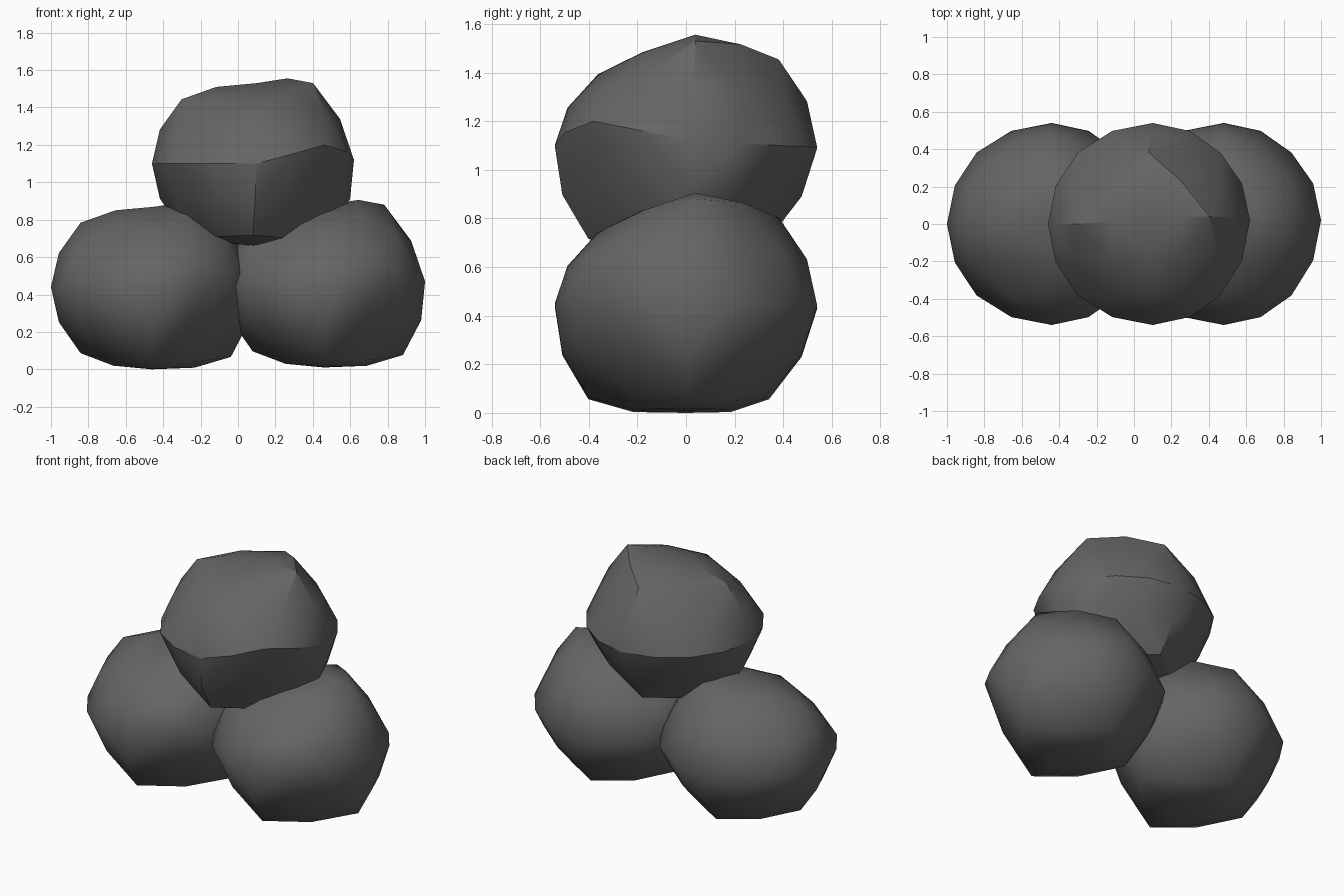
import bpy, bmesh, math
from mathutils import Vector

cube = bpy.data.objects.get("Cube")
if cube:
    bpy.data.objects.remove(cube, do_unlink=True)

stone = bpy.data.materials.new("dark_grey_stone")
stone.use_nodes = True
grey = (0.13, 0.13, 0.13, 1)
stone.diffuse_color = grey
shader = stone.node_tree.nodes["Principled BSDF"]
shader.inputs["Base Color"].default_value = grey
shader.inputs["Roughness"].default_value = 0.9

RADIUS = Vector((0.54, 0.54, 0.5))
# uneven spots on the boulder: direction -> shift
BUMPS = {
    (1, 0, 0): (0, 0.02, 0.02),
    (0, 1, 0): (0.02, 0, -0.01),
    (0, -1, 0): (0.02, 0, 0),
    (0, 0, 1): (0.02, 0.03, 0),
    (1, 0, 1): (-0.06, 0.04, 0.08),
    (-1, 0, 1): (0, 0, -0.01),
    (1, 0, -1): (0.04, 0, -0.02),
    (1, -1, 0): (0, 0, 0.1),
    (0, -1, 1): (0.02, 0.02, -0.06),
    (0, -1, -1): (0, -0.02, -0.03),
    (0, 1, -1): (0, -0.04, -0.03),
}


def scaled(v, s):
    return Vector(a * b for a, b in zip(v, s))


def boulder(name, location, crease_angle):
    """Subdivided octahedron, flattened above and below, with a few bumps."""
    bm = bmesh.new()
    for axis in range(3):
        for side in (-1, 1):
            point = Vector()
            point[axis] = side
            bm.verts.new(point)
    bmesh.ops.convex_hull(bm, input=bm.verts[:])

    # coarse shape
    bmesh.ops.subdivide_edges(bm, edges=bm.edges[:], cuts=1, use_grid_fill=True)
    for v in bm.verts:
        key = tuple(round(c * 2) if abs(c) < 0.9 else round(c) for c in v.co)
        v.co = scaled(v.co.normalized(), RADIUS) + Vector(BUMPS.get(key, (0, 0, 0)))
        v.co.z = max(-0.44, min(0.43, v.co.z))

    # finer facets, pushed slightly outward
    coarse = {v.co.to_tuple(4) for v in bm.verts}
    bmesh.ops.subdivide_edges(bm, edges=bm.edges[:], cuts=1, use_grid_fill=True)
    for v in bm.verts:
        if v.co.to_tuple(4) not in coarse:
            v.co = scaled(v.co, (1.08, 1.08, 1.06))
    bmesh.ops.recalc_face_normals(bm, faces=bm.faces[:])

    mesh = bpy.data.meshes.new(name)
    bm.to_mesh(mesh)
    bm.free()
    mesh.materials.append(stone)
    obj = bpy.data.objects.new(name, mesh)
    obj.location = location
    bpy.context.collection.objects.link(obj)

    bpy.ops.object.select_all(action="DESELECT")
    obj.select_set(True)
    bpy.context.view_layer.objects.active = obj
    bpy.ops.object.shade_smooth_by_angle(angle=math.radians(crease_angle))
    return obj


# two rounded boulders below, a sharper one resting on both
boulder("right_boulder", (-0.46, 0, 0.44), 80)
boulder("left_boulder", (0.46, 0, 0.45), 80)
boulder("top_boulder", (0.08, 0, 1.1), 24)
